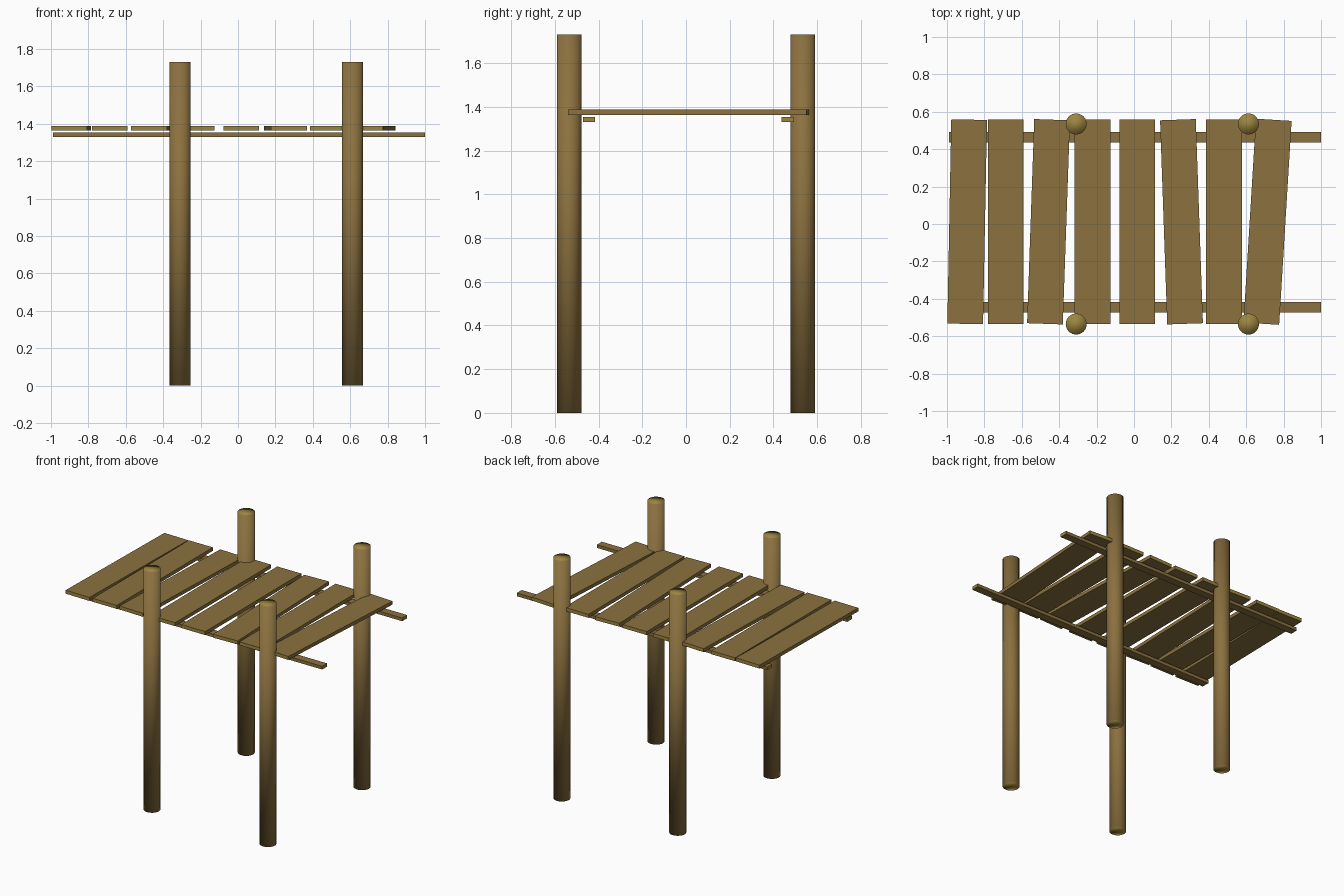
import bpy, bmesh
from math import radians

if "Cube" in bpy.data.objects:
    bpy.data.objects.remove(bpy.data.objects["Cube"])


def material(name, rgb):
    m = bpy.data.materials.new(name)
    m.diffuse_color = (*rgb, 1)
    m.use_nodes = True
    m.node_tree.nodes["Principled BSDF"].inputs["Base Color"].default_value = m.diffuse_color
    return m


BARK = material("wood", (0.26, 0.165, 0.05))
GRAIN = material("cut_end", (0.33, 0.235, 0.05))


def finish(bm, name, loc, axis, smooth=False, rot=0):
    # faces across the given length axis get the cut-end colour
    bm.normal_update()
    for f in bm.faces:
        f.material_index = int(abs(f.normal[axis]) > 0.9)
        f.smooth = smooth
    me = bpy.data.meshes.new(name)
    bm.to_mesh(me)
    bm.free()
    me.materials.append(BARK)
    me.materials.append(GRAIN)
    ob = bpy.data.objects.new(name, me)
    ob.location = loc
    ob.rotation_euler.z = radians(rot)
    bpy.context.collection.objects.link(ob)


def board(name, loc, size, axis, rot=0):
    bm = bmesh.new()
    bmesh.ops.create_cube(bm, size=1)
    bmesh.ops.scale(bm, vec=size, verts=bm.verts)
    finish(bm, name, loc, axis, rot=rot)


def post(name, x, y, radius=0.056, height=1.73):
    bm = bmesh.new()
    bmesh.ops.create_cone(bm, cap_ends=True, segments=32, radius1=radius,
                          radius2=radius, depth=height)
    finish(bm, name, (x, y, height / 2), 2, smooth=True)


# Four round posts
for xn, x in (("left", -0.309), ("right", 0.612)):
    for yn, y in (("front", -0.535), ("back", 0.535)):
        post(f"{yn}_{xn}_post", x, y)

# Two long rails under the deck
for n, y in (("front", -0.444), ("back", 0.465)):
    board(f"{n}_rail", (0.005, y, 1.341), (1.99, 0.056, 0.023), 0)

# Deck planks, some laid askew: (centre x, turn in degrees)
planks = [(-0.892, -1.1), (-0.686, 0), (-0.457, -2), (-0.222, 0),
          (0.017, 0), (0.254, 2), (0.481, 0), (0.714, -3.5)]
for i, (x, turn) in enumerate(planks):
    board(f"plank_{i + 1}", (x, 0.012, 1.376), (0.191, 1.092, 0.025), 1, turn)
